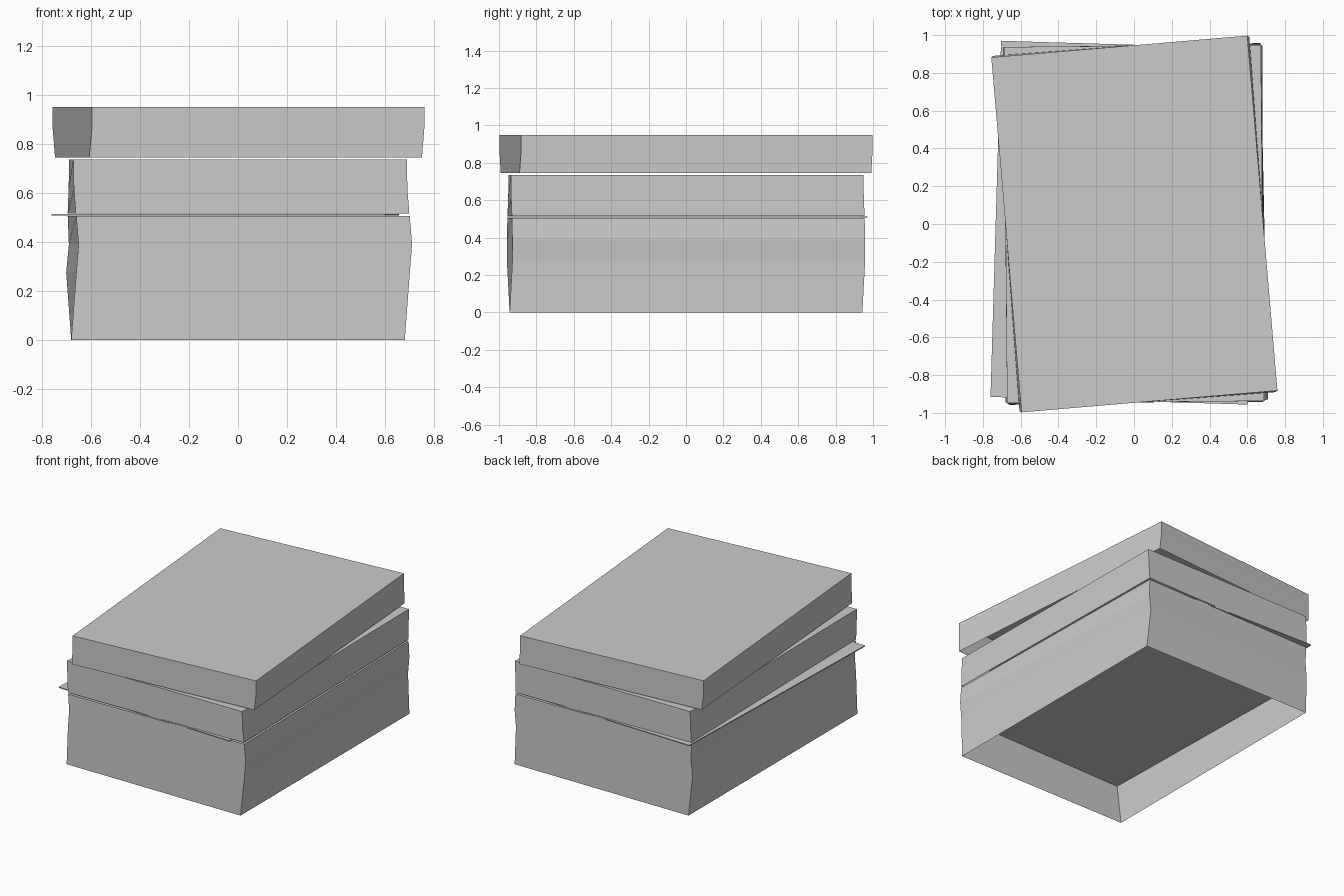
import bpy, bmesh
from math import radians, sin, cos

if "Cube" in bpy.data.objects:
    bpy.data.objects.remove(bpy.data.objects["Cube"])

HX, HY = 0.68, 0.943  # half size of one sheet


def paper_block(name, rings, close_bottom=False):
    """Loft of turned rectangles: each ring is (z, degrees, x offset, y offset); top is capped."""
    bm = bmesh.new()
    loops = []
    for z, deg, ox, oy in rings:
        c, s = cos(radians(deg)), sin(radians(deg))
        loops.append([bm.verts.new((x * c - y * s + ox, x * s + y * c + oy, z))
                      for x, y in ((-HX, -HY), (HX, -HY), (HX, HY), (-HX, HY))])
    for a, b in zip(loops, loops[1:]):
        for i in range(4):
            j = (i + 1) % 4
            bm.faces.new((a[i], a[j], b[j], b[i]))
    bm.faces.new(loops[-1])
    if close_bottom:
        bm.faces.new(loops[0][::-1])
    mesh = bpy.data.meshes.new(name)
    bm.to_mesh(mesh)
    bm.free()
    obj = bpy.data.objects.new(name, mesh)
    bpy.context.collection.objects.link(obj)
    return obj


# Bottom of the pile, hollow from below up to its own top sheet
paper_block("bottom_block", [(0, 0, 0, 0), (0.275, 1.25, 0, 0)])
# Second block, carrying on the slight twist
paper_block("lower_block", [(0.275, 1.25, 0, 0), (0.39, 1.2, 0.01, 0), (0.505, 1.05, 0.003, 0)])
# Single sheet that has slid out sideways
paper_block("loose_sheet", [(0.507, -1.7, -0.052, 0.007), (0.514, -1.7, -0.052, 0.007)], True)
# Block above the loose sheet
paper_block("upper_block", [(0.516, 1.0, 0.002, 0), (0.615, 0.65, 0, 0), (0.735, 0.5, 0, 0)])
# Top block, turned the most
paper_block("top_block", [(0.745, 4.25, 0.002, 0), (0.86, 4.85, 0.002, 0), (0.95, 4.85, 0.002, 0)])
